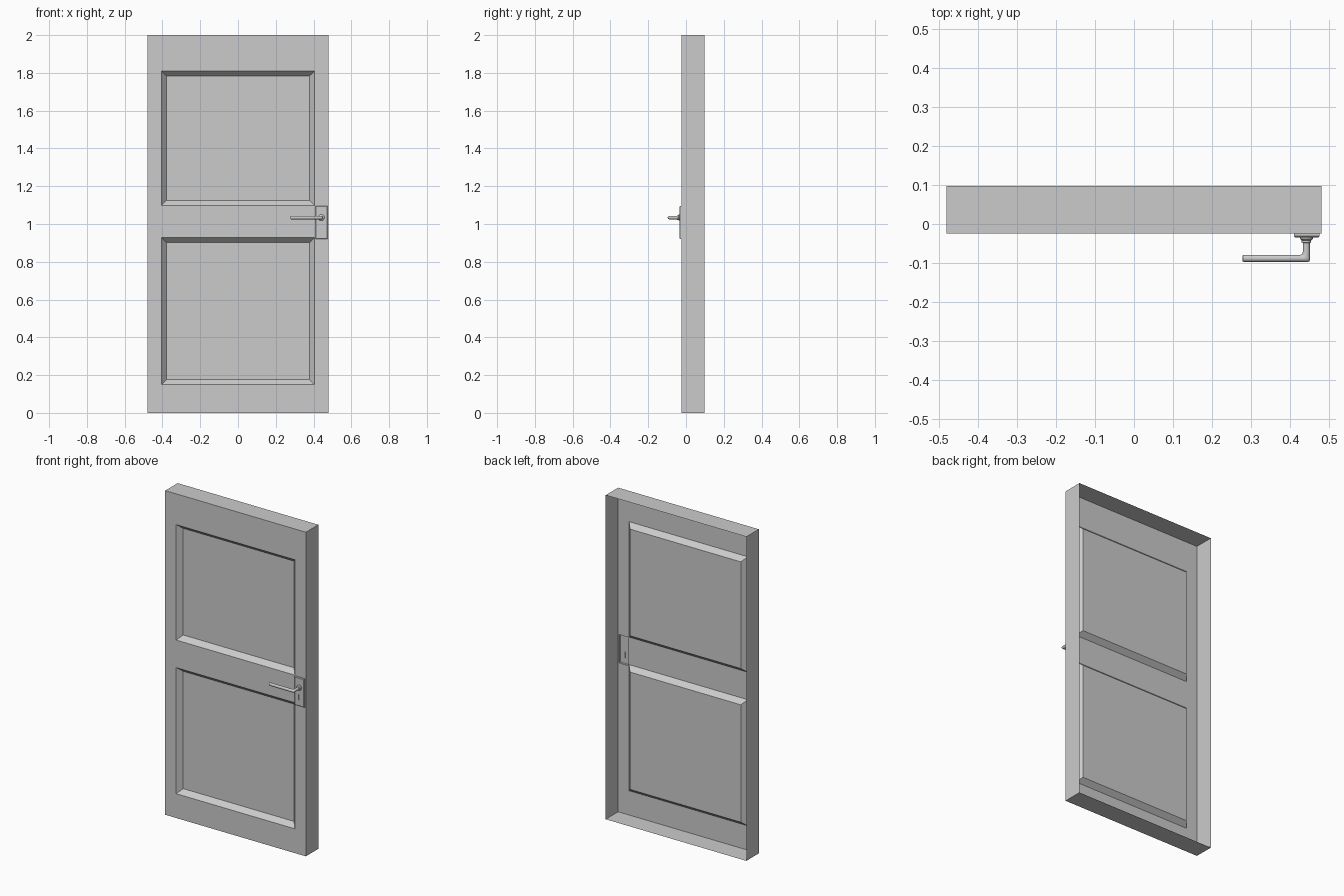
import bpy, bmesh, math
from mathutils import Vector

if "Cube" in bpy.data.objects:
    bpy.data.objects.remove(bpy.data.objects["Cube"])

FRONT, BACK = -0.024, 0.097


def finish(name, bm, smooth=False):
    bmesh.ops.remove_doubles(bm, verts=bm.verts, dist=1e-5)
    bmesh.ops.recalc_face_normals(bm, faces=bm.faces)
    front = min(bm.faces, key=lambda f: f.calc_center_median().y)
    if front.normal.y > 0:
        bmesh.ops.reverse_faces(bm, faces=bm.faces)
    me = bpy.data.meshes.new(name)
    bm.to_mesh(me)
    bm.free()
    ob = bpy.data.objects.new(name, me)
    bpy.context.collection.objects.link(ob)
    if smooth:
        bpy.ops.object.select_all(action='DESELECT')
        ob.select_set(True)
        bpy.context.view_layer.objects.active = ob
        bpy.ops.object.shade_smooth_by_angle(angle=math.radians(40))
    return ob


def loft(bm, rings, cap_start=False, cap_end=False):
    """Join successive closed rings of points with quads."""
    loops = [[bm.verts.new(p) for p in r] for r in rings]
    for a, b in zip(loops, loops[1:]):
        for i in range(len(a)):
            j = (i + 1) % len(a)
            bm.faces.new((a[i], a[j], b[j], b[i]))
    if cap_start:
        bm.faces.new(loops[0])
    if cap_end:
        bm.faces.new(loops[-1])
    return loops


def rect(x0, x1, z0, z1, y, inset=0.0):
    x0, x1, z0, z1 = x0 + inset, x1 - inset, z0 + inset, z1 - inset
    return [(x0, y, z0), (x1, y, z0), (x1, y, z1), (x0, y, z1)]


# Door leaf: open-backed shell with two recessed panels and a lock opening
panels = [(-0.405, 0.405, 0.15, 0.928), (-0.405, 0.405, 1.098, 1.81)]
lock = (0.409, 0.475, 0.92, 1.095)
openings = panels + [lock]
xs = sorted({-0.48, 0.48} | {v for o in openings for v in o[:2]})
zs = sorted({0.0, 2.0} | {v for o in openings for v in o[2:]})
bm = bmesh.new()
for x0, x1 in zip(xs, xs[1:]):
    for z0, z1 in zip(zs, zs[1:]):
        cx, cz = (x0 + x1) / 2, (z0 + z1) / 2
        if not any(a < cx < b and c < cz < d for a, b, c, d in openings):
            bm.faces.new([bm.verts.new(p) for p in rect(x0, x1, z0, z1, FRONT)])
for p in panels:
    loft(bm, [rect(*p, FRONT), rect(*p, FRONT + 0.03, 0.027)], cap_end=True)
# side walls follow the outer edges of the front sheet
bmesh.ops.remove_doubles(bm, verts=bm.verts, dist=1e-5)
rim = [e for e in bm.edges if e.is_boundary and (
    all(abs(abs(v.co.x) - 0.48) < 1e-4 for v in e.verts)
    or all(abs(v.co.z - 1) > 0.9999 for v in e.verts))]
walls = bmesh.ops.extrude_edge_only(bm, edges=rim)["geom"]
for v in walls:
    if isinstance(v, bmesh.types.BMVert):
        v.co.y = BACK
finish("door_leaf", bm)

# Lock plate with chamfered rim and a keyhole
bm = bmesh.new()
PLATE = -0.034
outer = loft(bm, [rect(*lock, FRONT), rect(*lock, PLATE + 0.003),
                  rect(*lock, PLATE, 0.003)])[-1]


def keyhole(y):
    pts = []
    for i in range(16):
        a = 2 * math.pi * (i + 0.5) / 16
        pts.append((0.441 + 0.006 * math.cos(a), y,
                    0.975 + math.copysign(0.012, math.sin(a)) + 0.006 * math.sin(a)))
    return pts


inner = loft(bm, [keyhole(PLATE), keyhole(PLATE + 0.005)], cap_end=True)[0]
edges = [bm.edges.get((l[i - 1], l[i])) for l in (outer, inner) for i in range(len(l))]
bmesh.ops.triangle_fill(bm, edges=edges, use_beauty=True)
finish("lock_plate", bm)

# Round collar behind the lever
HX, HZ, SIDES = 0.441, 1.034, 24
bm = bmesh.new()
profile = [(0.0165, PLATE), (0.0165, -0.038), (0.0145, -0.040),
           (0.012, -0.042), (0.012, -0.047), (0.008, -0.049)]
loft(bm, [[(HX + r * math.cos(2 * math.pi * i / SIDES), y,
            HZ + r * math.sin(2 * math.pi * i / SIDES)) for i in range(SIDES)]
          for r, y in profile], cap_end=True)
finish("handle_collar", bm, True)

# Lever: round rings placed between inner and outer edge points
edges_xy = [((0.432, -0.045), (0.450, -0.045)), ((0.432, -0.071), (0.450, -0.072)),
            ((0.431, -0.075), (0.450, -0.092)), ((0.429, -0.078), (0.4485, -0.0955)),
            ((0.425, -0.079), (0.445, -0.097)), ((0.420, -0.079), (0.420, -0.097)),
            ((0.281, -0.079), (0.281, -0.097)), ((0.2785, -0.080), (0.2785, -0.096)),
            ((0.277, -0.083), (0.277, -0.093))]
rings = []
for (ax, ay), (bx, by) in edges_xy:
    c = Vector(((ax + bx) / 2, (ay + by) / 2, HZ))
    h = Vector(((bx - ax) / 2, (by - ay) / 2, 0))
    up = Vector((0, 0, min(0.0095, h.length * 1.05)))
    rings.append([c + h * math.cos(2 * math.pi * i / 16)
                  + up * math.sin(2 * math.pi * i / 16) for i in range(16)])
bm = bmesh.new()
loft(bm, rings, True, True)
finish("handle_lever", bm, True)
